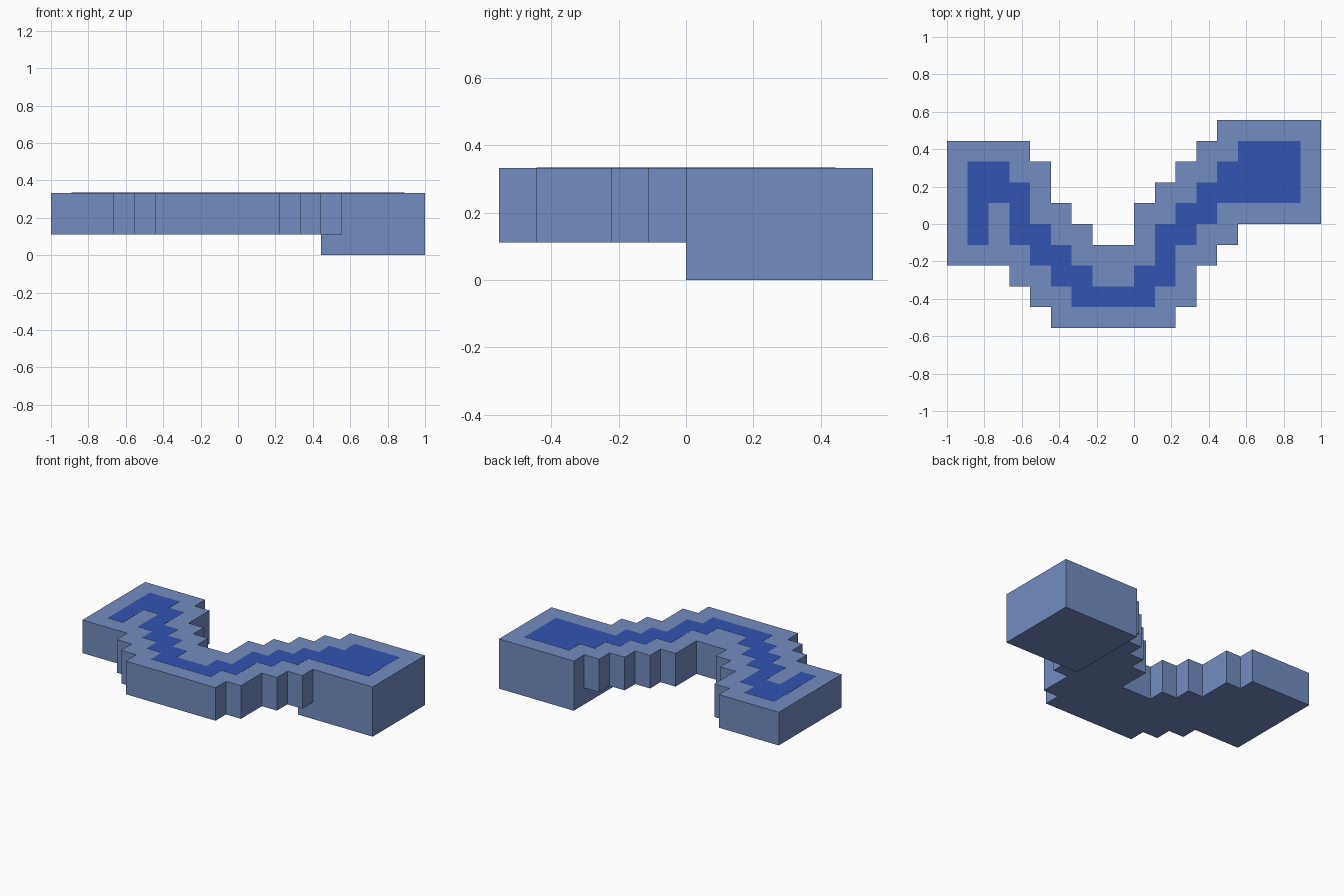
import bpy
import bmesh

cube = bpy.data.objects.get("Cube")
if cube:
    bpy.data.objects.remove(cube, do_unlink=True)

U = 1 / 9          # grid unit: the model is 18 units long
TOP = 3 * U        # height of the flat upper surface


def make_material(name, color):
    mat = bpy.data.materials.new(name)
    mat.use_nodes = True
    mat.diffuse_color = color
    mat.node_tree.nodes["Principled BSDF"].inputs["Base Color"].default_value = color
    return mat


def staircase(start, steps):
    """Corner points of a stepped outline; steps alternate along y and x."""
    x, y = start
    points = [(x, y)]
    for i, step in enumerate(steps):
        if i % 2:
            x += step
        else:
            y += step
        points.append((x, y))
    return points


def slab(name, points, bottom, top, mat):
    """Extrude a grid outline into a flat-topped solid."""
    bm = bmesh.new()
    base = bm.faces.new([bm.verts.new((x * U, y * U, bottom)) for x, y in points])
    extruded = bmesh.ops.extrude_face_region(bm, geom=[base], use_keep_orig=True)
    upper = [v for v in extruded["geom"] if isinstance(v, bmesh.types.BMVert)]
    bmesh.ops.translate(bm, verts=upper, vec=(0, 0, top - bottom))
    bmesh.ops.recalc_face_normals(bm, faces=bm.faces)
    mesh = bpy.data.meshes.new(name)
    bm.to_mesh(mesh)
    bm.free()
    mesh.materials.append(mat)
    obj = bpy.data.objects.new(name, mesh)
    bpy.context.collection.objects.link(obj)
    return obj


rim_blue = make_material("pale blue", (0.168, 0.262, 0.527, 1))
inlay_blue = make_material("deep blue", (0.032, 0.091, 0.445, 1))

# Deep square block at one end
slab("end_block", staircase((4, 0), [5, 5, -5]), 0, TOP, rim_blue)

# Winding stepped body
body_steps = [6, 4, -1, 1, -2, 1, -1, 1, -1, 2, 2, 1, 1, 1, 1, 1, 1, 1,
              -4, 1, -1, -1, -1, -1, -2, -1, -1, -6, 1, -1, 1, -1, 1]
slab("winding_body", staircase((-9, -2), body_steps), U, TOP, rim_blue)

# Thin dark inlay following the body
inlay_steps = [4, 2, -1, 1, -2, 1, -1, 1, -1, 1, -1, 2, 1, 1, 2, 1, 1, 1,
               1, 1, 1, 1, 1, 3, -3, -4, -1, -1, -1, -1, -2, -1, -1, -4,
               1, -1, 1, -1, 1, -1, 2, -1, -2]
slab("inlay", staircase((-8, -1), inlay_steps), TOP - 0.001, TOP + 0.001, inlay_blue)
